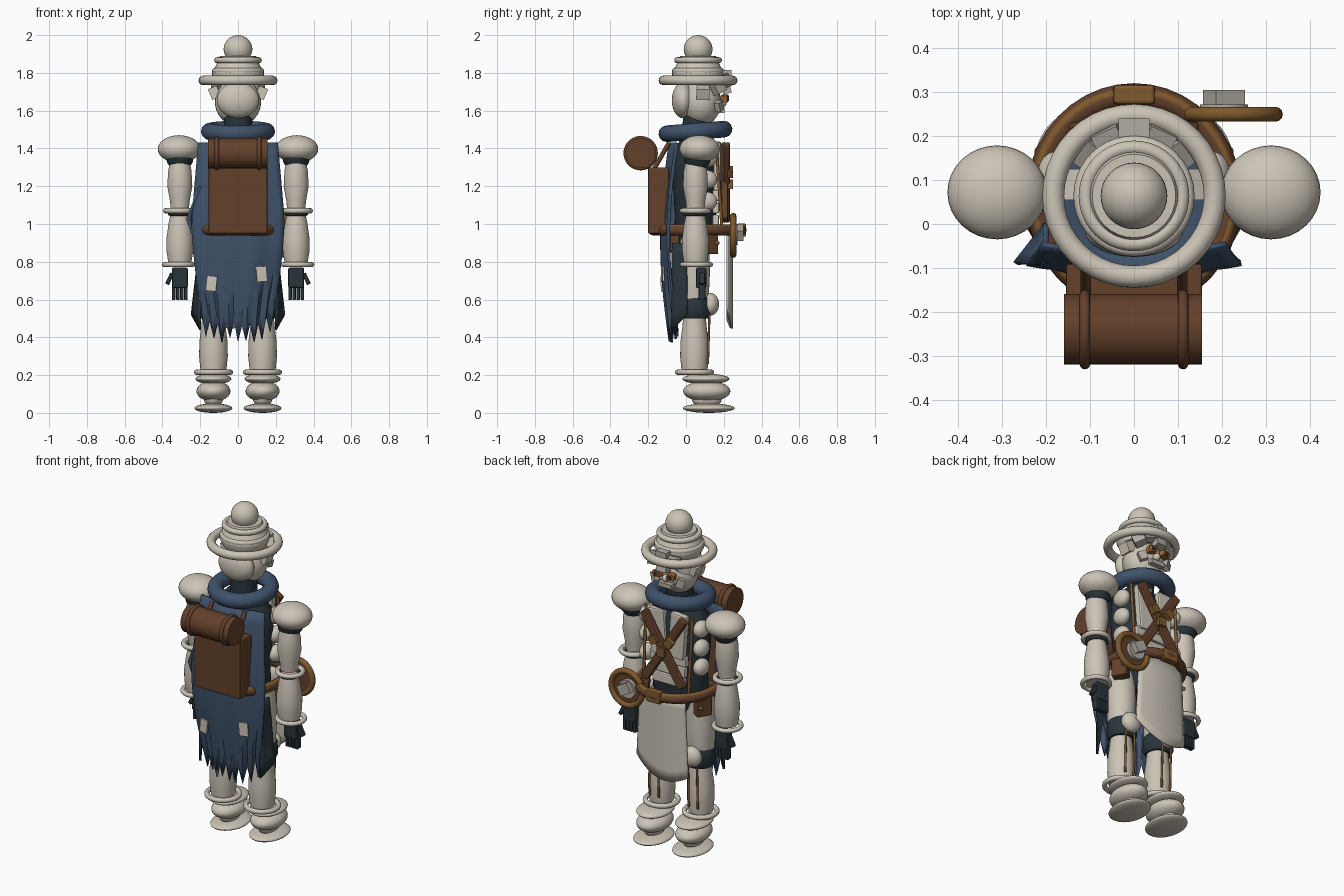
import bpy, bmesh, math, random
from mathutils import Vector

random.seed(4)
if "Cube" in bpy.data.objects:
    bpy.data.objects.remove(bpy.data.objects["Cube"], do_unlink=True)


def material(name, r, g, b):
    m = bpy.data.materials.new(name)
    m.use_nodes = True
    m.diffuse_color = (r, g, b, 1)
    m.node_tree.nodes["Principled BSDF"].inputs["Base Color"].default_value = (r, g, b, 1)
    return m


CREAM = material("cream", .60, .55, .47)
STONE = material("stone grey", .45, .42, .37)
BLUE = material("cloak blue", .05, .085, .145)
DARK = material("dark slate", .022, .034, .042)
BROWN = material("leather brown", .125, .052, .024)
OCHRE = material("ochre leather", .21, .10, .026)
ORANGE = material("amber", .36, .13, .03)


def finish(name, mat, smooth=True):
    ob = bpy.context.object
    ob.name = ob.data.name = name
    ob.data.materials.append(mat)
    if smooth:
        bpy.ops.object.shade_smooth_by_angle(angle=math.radians(40))
    return ob


def ball(name, mat, loc, radii):
    bpy.ops.mesh.primitive_uv_sphere_add(segments=32, ring_count=18, location=loc)
    bpy.context.object.scale = radii
    return finish(name, mat)


def ring(name, mat, loc, major, minor, rot=(0, 0, 0), scale=(1, 1, 1)):
    bpy.ops.mesh.primitive_torus_add(major_radius=major, minor_radius=minor, location=loc,
                                     rotation=rot, major_segments=40, minor_segments=12)
    bpy.context.object.scale = scale
    return finish(name, mat)


def box(name, mat, loc, size, rot=(0, 0, 0), bevel=0):
    bpy.ops.mesh.primitive_cube_add(size=1, location=loc, rotation=rot)
    ob = bpy.context.object
    ob.scale = size
    if bevel:
        bpy.ops.object.transform_apply(location=False, rotation=False, scale=True)
        mod = ob.modifiers.new("soft edges", "BEVEL")
        mod.width, mod.segments = bevel, 2
    return finish(name, mat, False)


def rod(name, mat, start, end, radius):
    a, b = Vector(start), Vector(end)
    bpy.ops.mesh.primitive_cylinder_add(vertices=32, radius=radius, depth=(b - a).length,
                                        location=(a + b) / 2)
    bpy.context.object.rotation_euler = (b - a).to_track_quat("Z", "Y").to_euler()
    return finish(name, mat)


def from_bmesh(name, mat, bm):
    bmesh.ops.recalc_face_normals(bm, faces=bm.faces)
    mesh = bpy.data.meshes.new(name)
    bm.to_mesh(mesh)
    bm.free()
    ob = bpy.data.objects.new(name, mesh)
    bpy.context.collection.objects.link(ob)
    bpy.ops.object.select_all(action="DESELECT")
    bpy.context.view_layer.objects.active = ob
    ob.select_set(True)
    return finish(name, mat)


def lathe(name, mat, loc, profile, depth=1, sides=32):
    """Turn (radius, z) points about the vertical axis; depth squashes y."""
    bm = bmesh.new()
    loops = []
    for r, z in profile:
        angles = [math.tau * i / sides for i in range(sides)]
        loops.append([bm.verts.new((r * math.cos(a), r * math.sin(a) * depth, z)) for a in angles])
    for low, high in zip(loops, loops[1:]):
        for i in range(sides):
            j = (i + 1) % sides
            bm.faces.new((low[i], low[j], high[j], high[i]))
    bm.faces.new(loops[0])
    bm.faces.new(loops[-1])
    ob = from_bmesh(name, mat, bm)
    ob.location = loc
    return ob


def cloth(name, mat, columns, rows, place, thick=.012):
    """Sheet whose points come from place(u, v), u in -1..1, v in 0..1 upward."""
    bm = bmesh.new()
    bmesh.ops.create_grid(bm, x_segments=columns, y_segments=rows, size=1)
    for v in bm.verts:
        v.co = place(v.co.x, (v.co.y + 1) / 2)
    ob = from_bmesh(name, mat, bm)
    mod = ob.modifiers.new("thickness", "SOLIDIFY")
    mod.thickness, mod.offset = thick, 0
    return ob


# Head, hat and face
ball("head", CREAM, (0, .08, 1.645), (.122, .105, .125))
ball("back_of_head", CREAM, (0, -.015, 1.655), (.112, .06, .095))
lathe("hat_crown", CREAM, (0, .064, 0),
      [(.12, 1.75), (.138, 1.79), (.136, 1.81), (.118, 1.835), (.108, 1.86), (.095, 1.89)])
ring("hat_brim", CREAM, (0, .064, 1.76), .184, .025)
ring("hat_lower_band", CREAM, (0, .064, 1.81), .122, .016)
ring("hat_upper_band", CREAM, (0, .064, 1.867), .11, .016)
ball("hat_bobble", CREAM, (0, .064, 1.925), (.076, .076, .075))
for i in range(-2, 3):
    a = i * .42
    box("fringe_tuft", STONE, (.14 * math.sin(a), .08 + .132 * math.cos(a), 1.725 + .03 * (i % 2)),
        (.065, .045, .07), (.25, .2 * i, -a))
box("hat_badge", STONE, (0, .215, 1.79), (.07, .05, .05))
box("moustache", STONE, (0, .19, 1.60), (.09, .03, .025))
ball("nose", CREAM, (0, .19, 1.64), (.02, .025, .022))
for s in (-1, 1):
    box("side_hair", CREAM, (s * .125, .09, 1.695), (.05, .07, .06), (0, s * .4, 0))
    box("cheek_tuft", STONE, (s * .085, .175, 1.625), (.045, .03, .05), (0, s * .4, -s * .5))
    box("eyepiece", ORANGE, (s * .045, .205, 1.665), (.045, .035, .035), (0, s * .15, -s * .2))
    box("eye", DARK, (s * .045, .224, 1.665), (.02, .008, .018))

# Neck and scarf
rod("neck", DARK, (0, .05, 1.42), (0, .06, 1.57), .075)
ring("scarf", BLUE, (0, .05, 1.49), .152, .044, (.08, 0, 0))

# Torso
lathe("torso", DARK, (0, .05, 0),
      [(.13, .84), (.17, .92), (.165, 1.05), (.185, 1.25), (.18, 1.38), (.1, 1.47)], .66)
for i in range(3):
    box("belly_plate", CREAM, (0, .158, 1.02 + .065 * i), (.21 + .015 * i, .035, .058), bevel=.008)
for s in (-1, 1):
    box("lapel", CREAM, (s * .065, .165, 1.3), (.105, .04, .27), (0, s * .08, 0), bevel=.01)
    rod("suspender", OCHRE, (s * .155, .16, 1.43), (s * .15, .19, .98), .008)
    for i in range(3):
        ball("side_padding", CREAM, (s * .18, .11, 1.12 + .115 * i), (.04, .055, .05))

# Crossed chest straps
for s in (-1, 1):
    box("cross_strap", BROWN, (0, .21 + s * .006, 1.22), (.052, .035, .48), (0, s * .57, 0), bevel=.01)
    box("strap_buckle", OCHRE, (s * .05, .235, 1.22 + .055), (.05, .03, .045), (0, s * .57, 0))
box("strap_centre", OCHRE, (0, .235, 1.21), (.05, .025, .05))

# Belt, pouches and the round gadget
ring("belt", BROWN, (0, .06, .968), .22, .026, scale=(1, 1.06, 1.1))
ring("belt_trim", OCHRE, (0, .06, .985), .226, .012, scale=(1, 1.06, 1))
box("belt_buckle", OCHRE, (0, .295, .968), (.095, .045, .07), bevel=.008)
for s in (-1, 1):
    box("hip_pouch", BROWN, (s * .195, .12, .895), (.06, .09, .11), (0, 0, s * .5), bevel=.008)
    ball("pouch_stud", OCHRE, (s * .215, .165, .9), (.012, .012, .012))
    box("back_pouch", BROWN, (s * .12, -.06, .9), (.08, .05, .1), bevel=.008)
quarter = math.pi / 2
ring("gadget_rim", OCHRE, (.22, .25, .94), .102, .017, (quarter, 0, 0))
rod("gadget_back", BROWN, (.22, .235, .94), (.22, .25, .94), .095)
rod("gadget_dial", STONE, (.205, .245, .945), (.205, .272, .945), .055)
box("gadget_block", STONE, (.205, .288, .955), (.075, .035, .06), (0, .5, 0))


# Front apron
def apron(u, v):
    half = .15 + .02 * (1 - v)
    drop = .45 + .07 * abs(u) ** 2 + .03 * u
    return half * u, .243 - .022 * u * u, drop + (.96 - drop) * v


cloth("apron", CREAM, 12, 8, apron)


# Cloak with a torn hem
hem = [.36 + .1 * (i % 2) + .05 * abs(i / 8 - 1) + random.uniform(-.015, .025) for i in range(17)]


def cloak(u, v):
    low = hem[round((u + 1) * 8)]
    z = low + (1.43 - low) * v
    half = .17 + .075 * math.sin(min(1, v * 1.6) * quarter) - .035 * max(0, v - .6) / .4
    fold = .006 * math.cos(u * 9)
    return half * u, -.085 - .045 * math.sin(math.pi * v) + .045 * u * u + fold, z


cloth("cloak", BLUE, 16, 14, cloak)
cloth("cloak_side_fold", BLUE, 4, 4, lambda u, v: (
    -.2 - .07 * (1 - abs(2 * v - 1)) * (1 - u) / 2, -.045 + .045 * u, .85 + .35 * v))
for x, z, lean in ((-.14, .685, .1), (.125, .735, -.08)):
    box("cloak_patch", CREAM, (x, -.124, z), (.055, .009, .08), (0, lean, -lean * 2))
for s in (-1, 1):
    cloth("coat_tail", DARK, 4, 6, lambda u, v: (
        s * (.2 + .045 * (1 - v) * (1 + u) / 2), -.035 + .04 * u, .48 + .42 * v + .04 * u * (1 - v)))

# Backpack and bedroll
box("backpack", BROWN, (0, -.145, 1.125), (.31, .11, .35), bevel=.006)
rod("bedroll", BROWN, (-.16, -.24, 1.375), (.155, -.24, 1.375), .08)
for s in (-1, 1):
    ring("bedroll_strap", BROWN, (s * .112, -.24, 1.375), .079, .012, (0, quarter, 0))
    rod("pack_strap", BROWN, (s * .11, -.17, 1.29), (s * .11, -.09, 1.43), .012)

# Arms, hands, legs and boots
for s in (-1, 1):
    x = s * .308
    ball("shoulder_pad", CREAM, (s * .312, .072, 1.397), (.113, .107, .073))
    lathe("sleeve_cuff", DARK, (x, .06, 0), [(.05, 1.30), (.068, 1.325), (.074, 1.37)])
    lathe("upper_arm", CREAM, (x, .05, 0),
          [(.048, 1.08), (.052, 1.12), (.066, 1.2), (.062, 1.28), (.05, 1.34)])
    ring("elbow_ring", CREAM, (s * .313, .05, 1.07), .07, .014)
    ring("elbow_inner_ring", DARK, (x, .05, 1.055), .052, .012)
    lathe("forearm", CREAM, (x, .05, 0),
          [(.06, .79), (.07, .85), (.071, .92), (.06, 1.0), (.048, 1.06)])
    ring("wrist_ring", CREAM, (s * .316, .055, .785), .075, .013)
    box("palm", DARK, (x, .08, .715), (.085, .055, .11), bevel=.01)
    for i in range(4):
        box("finger", DARK, (x + .0215 * (i - 1.5), .085, .635), (.019, .035, .075), bevel=.005)
    box("thumb", DARK, (s * .362, .085, .71), (.022, .03, .065), (0, -s * .45, 0), bevel=.005)

    x = s * .13
    lathe("thigh", CREAM, (x, .045, 0),
          [(.062, .5), (.075, .6), (.082, .75), (.075, .92)])
    lathe("knee_wrap", DARK, (x, .05, 0), [(.07, .5), (.085, .53), (.08, .6), (.068, .62)])
    ball("knee_pad", CREAM, (x, .13, .575), (.06, .045, .06))
    lathe("shin", CREAM, (x, .045, 0),
          [(.068, .22), (.076, .3), (.074, .38), (.064, .46), (.058, .53)])
    for dx in (-.03, .03):
        rod("shin_lace", OCHRE, (x + dx, .116, .26), (x + dx, .124, .52), .006)
    ring("ankle_ring", CREAM, (x, .045, .215), .09, .014)
    ball("boot_top", CREAM, (x, .105, .18), (.095, .125, .028))
    ball("boot_body", CREAM, (x, .11, .115), (.09, .125, .055))
    ball("boot_core", CREAM, (x, .11, .075), (.05, .08, .05))
    ball("boot_sole", CREAM, (x, .12, .025), (.1, .137, .025))
